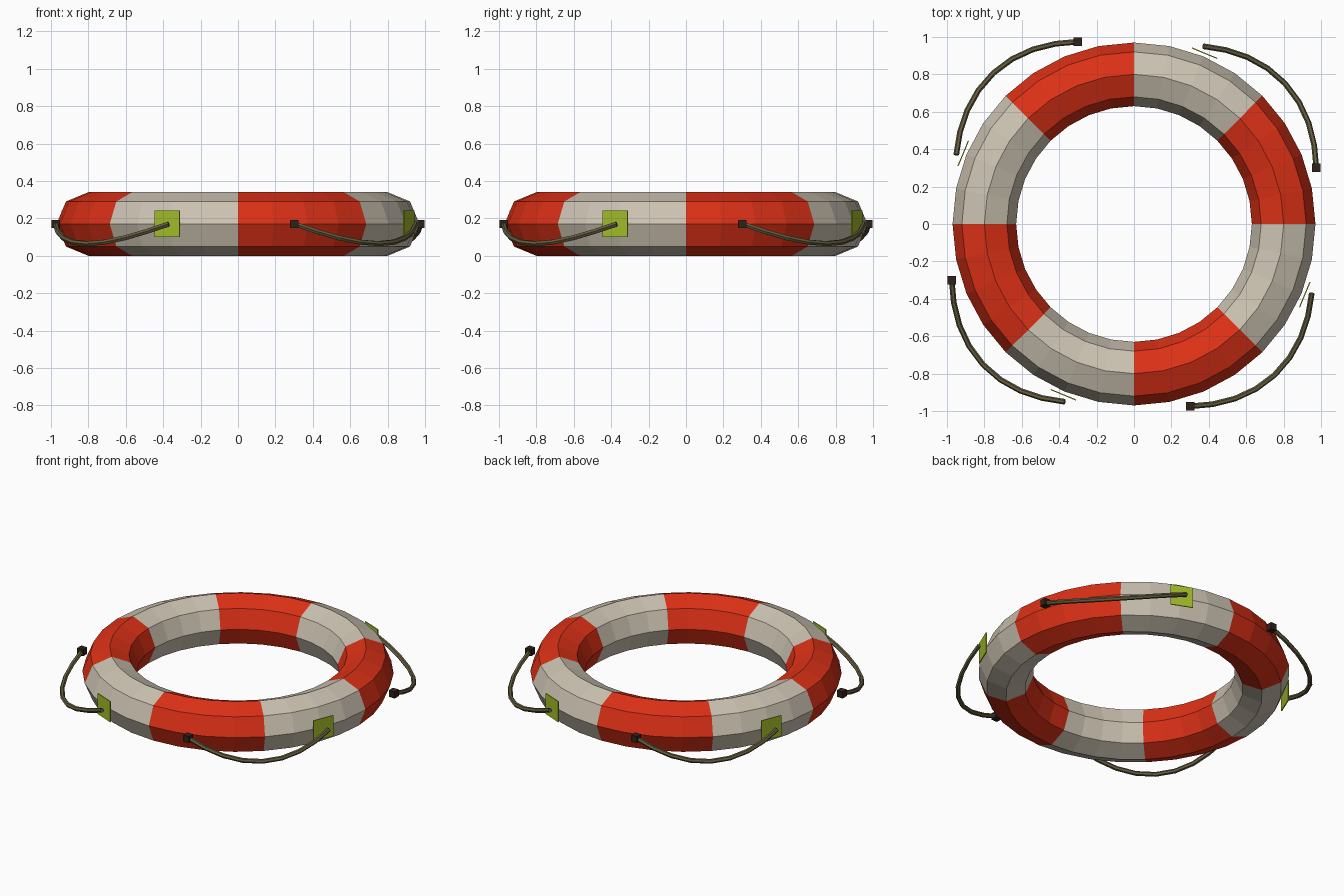
import bpy, bmesh
from math import sin, cos, pi, radians

if "Cube" in bpy.data.objects:
    bpy.data.objects.remove(bpy.data.objects["Cube"])

def material(name, rgb):
    m = bpy.data.materials.new(name)
    m.diffuse_color = (*rgb, 1)
    m.use_nodes = True
    m.node_tree.nodes["Principled BSDF"].inputs["Base Color"].default_value = m.diffuse_color
    return m

RED = material("red", (0.72, 0.03, 0.008))
CREAM = material("cream", (0.60, 0.54, 0.44))
LIME = material("lime", (0.36, 0.50, 0.02))
ROPE = material("rope", (0.13, 0.11, 0.05))
DARK = material("dark", (0.03, 0.015, 0.01))

MID_Z = 0.17

def link(name, data, *mats):
    ob = bpy.data.objects.new(name, data)
    bpy.context.collection.objects.link(ob)
    for m in mats:
        data.materials.append(m)
    return ob

def box(name, size, loc, turn, mat):
    bm = bmesh.new()
    bmesh.ops.create_cube(bm, size=1)
    bmesh.ops.scale(bm, vec=size, verts=bm.verts)
    me = bpy.data.meshes.new(name)
    bm.to_mesh(me)
    bm.free()
    ob = link(name, me, mat)
    ob.location = loc
    ob.rotation_euler.z = turn
    return ob

# Float ring: octagonal section swept in 32 steps, colour changing every 45 degrees
N, S, R, r = 32, 8, 0.80, 0.17
bm = bmesh.new()
loops = []
for i in range(N):
    a = 2 * pi * i / N
    loop = []
    for j in range(S):
        b = 2 * pi * j / S
        d = R + r * cos(b)
        loop.append(bm.verts.new((d * cos(a), d * sin(a), MID_Z + r * sin(b))))
    loops.append(loop)
for i in range(N):
    p, q = loops[i], loops[(i + 1) % N]
    for j in range(S):
        k = (j + 1) % S
        f = bm.faces.new((p[j], q[j], q[k], p[k]))
        f.material_index = (i // 4) % 2
me = bpy.data.meshes.new("float_ring")
bm.to_mesh(me)
bm.free()
link("float_ring", me, RED, CREAM)

# Four quarters: sagging grab rope, dark end knot and reflective patch
for n in range(4):
    base = n * pi / 2

    cu = bpy.data.curves.new(f"grab_rope_{n}", "CURVE")
    cu.dimensions = "3D"
    cu.bevel_depth = 0.015
    cu.bevel_resolution = 1
    cu.use_fill_caps = True
    sp = cu.splines.new("POLY")
    steps = 8
    sp.points.add(steps)
    for i in range(steps + 1):
        t = i / steps
        a = base + radians(17.2 + 51.5 * t)
        d = 1.02 + 0.083 * sin(pi * t)
        sp.points[i].co = (d * cos(a), d * sin(a), MID_Z - 0.105 * sin(pi * t), 1)
        sp.points[i].radius = 1
    sp.use_smooth = False
    link(f"grab_rope_{n}", cu, ROPE)

    a = base + radians(17.2)
    box(f"rope_knot_{n}", (0.045, 0.045, 0.045),
        (1.02 * cos(a), 1.02 * sin(a), MID_Z), base, DARK)

    a = base + radians(67.5)
    box(f"reflective_patch_{n}", (0.006, 0.146, 0.142),
        (0.988 * cos(a), 0.988 * sin(a), MID_Z + 0.002), a, LIME)
